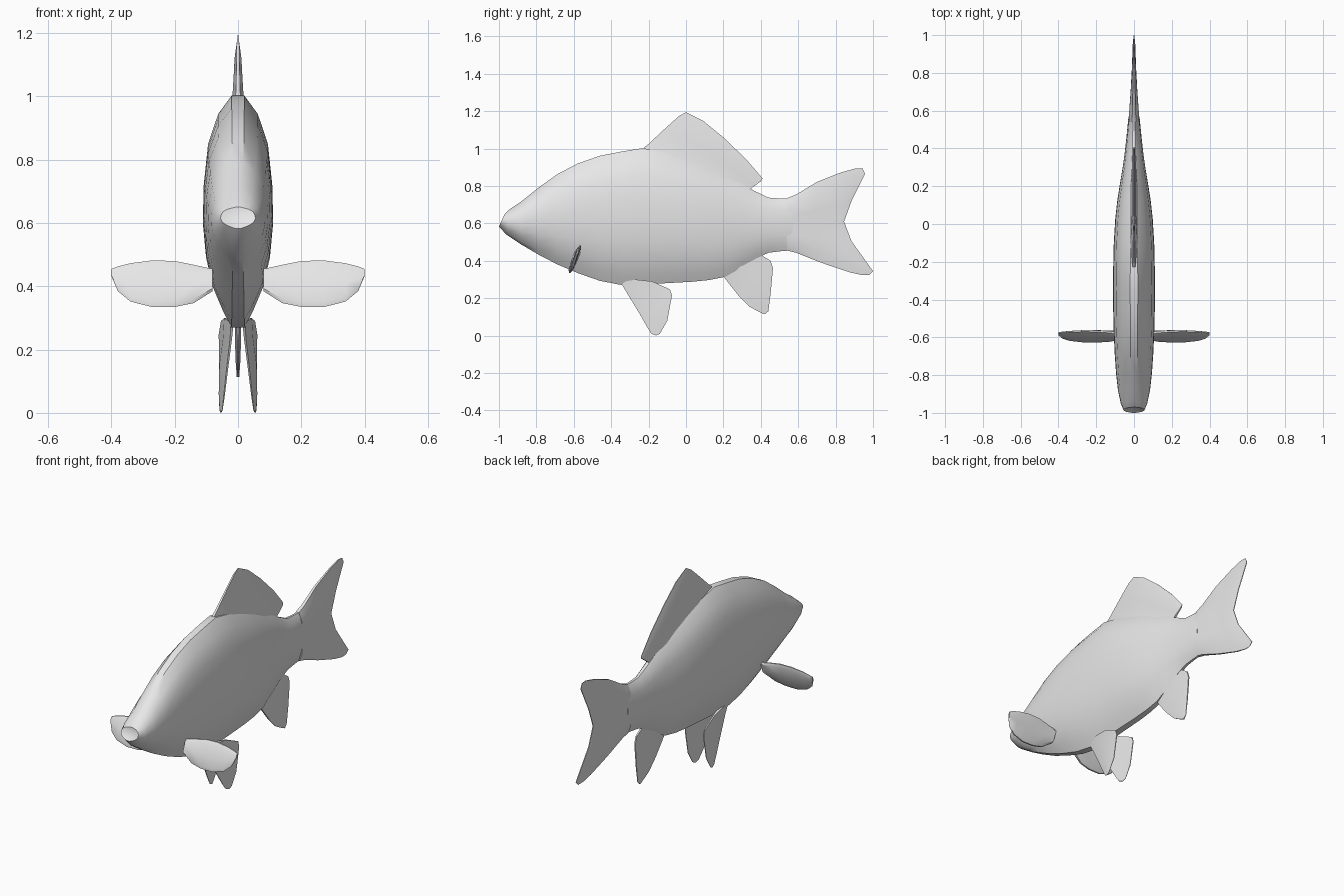
import bpy, bmesh

grey = bpy.data.materials.new("pale grey")
grey.diffuse_color = (0.8, 0.8, 0.8, 1)


def finish(name, bm, angle):
    bmesh.ops.recalc_face_normals(bm, faces=bm.faces)
    mesh = bpy.data.meshes.new(name)
    bm.to_mesh(mesh)
    bm.free()
    mesh.materials.append(grey)
    ob = bpy.data.objects.new(name, mesh)
    bpy.context.collection.objects.link(ob)
    bpy.ops.object.select_all(action='DESELECT')
    ob.select_set(True)
    bpy.context.view_layer.objects.active = ob
    bpy.ops.object.shade_smooth_by_angle(angle=angle)
    return ob


def fin(name, sections, thickness, place, edge=0.35):
    """Thin blade lofted through rows of 2D points; place maps (a, b, offset) to 3D."""
    bm = bmesh.new()
    n, m = len(sections), len(sections[0])
    sides = []
    for s in (1, -1):
        grid = []
        for row, th in zip(sections, thickness):
            grid.append([bm.verts.new(place(a, b, s * th * (edge if j in (0, m - 1) else 1)))
                         for j, (a, b) in enumerate(row)])
        for i in range(n - 1):
            for j in range(m - 1):
                bm.faces.new((grid[i][j], grid[i + 1][j], grid[i + 1][j + 1], grid[i][j + 1]))
        sides.append(grid)
    # close the rim between both sides
    rim = ([(0, j) for j in range(m)] + [(i, m - 1) for i in range(1, n)]
           + [(n - 1, j) for j in range(m - 2, -1, -1)] + [(i, 0) for i in range(n - 2, 0, -1)])
    for (a, b), (c, d) in zip(rim, rim[1:] + rim[:1]):
        bm.faces.new((sides[0][a][b], sides[0][c][d], sides[1][c][d], sides[1][a][b]))
    return finish(name, bm, 0.6)


# Body: half profile (height fraction, width fraction) swept along the length
profile = [(0, .18), (.07, .42), (.18, .72), (.31, .91), (.46, 1), (.62, .98),
           (.79, .86), (.92, .57), (1, .18)]
# y, bottom, top, half width, forward slant of the lower edge
stations = [
    (-.985, .583, .65, .055, .015), (-.95, .54, .678, .07, .01), (-.88, .487, .718, .085, 0),
    (-.79, .434, .79, .095, 0), (-.69, .382, .862, .102, 0), (-.58, .335, .92, .107, 0),
    (-.46, .293, .962, .11, 0), (-.34, .27, .985, .111, 0), (-.23, .272, 1.003, .11, 0),
    (-.1, .281, .975, .107, 0), (.03, .288, .93, .099, 0), (.12, .297, .893, .089, 0),
    (.21, .315, .852, .075, 0), (.3, .365, .81, .06, 0), (.37, .41, .772, .05, 0),
    (.44, .443, .738, .042, 0), (.51, .452, .733, .035, 0), (.57, .456, .735, .029, 0)]
loop = profile + [(t, -w) for t, w in reversed(profile)]
bm = bmesh.new()
rings = []
for y, lo, hi, w, slant in stations:
    rings.append([bm.verts.new((w * f, y + slant * (2 * t - 1), lo + (hi - lo) * t))
                  for t, f in loop])
k = len(loop)
for r, q in zip(rings, rings[1:]):
    for i in range(k):
        bm.faces.new((r[i], r[(i + 1) % k], q[(i + 1) % k], q[i]))
# slightly sunken mouth and rear cap
mouth = bm.verts.new((0, -.972, .61))
for i in range(k):
    bm.faces.new((rings[0][i], mouth, rings[0][(i + 1) % k]))
bm.faces.new(rings[-1])
finish("body", bm, 0.6)


def upright(a, b, off):
    return (off, a, b)


# Tail fin, from the stalk to the forked edge
tail = [
    [(.54, .735 - .28 * j / 6) for j in range(7)],
    [(.59, .755), (.59, .70), (.59, .65), (.59, .595), (.59, .54), (.59, .49), (.59, .443)],
    [(.70, .822), (.69, .74), (.68, .67), (.68, .6), (.685, .53), (.70, .46), (.72, .391)],
    [(.83, .873), (.80, .77), (.77, .69), (.765, .605), (.78, .525), (.83, .43), (.87, .34)],
    [(.91, .895), (.91, .845), (.85, .71), (.825, .608), (.85, .51), (.95, .37), (.94, .324)],
    [(.945, .893), (.957, .865), (.885, .72), (.845, .61), (.885, .505), (1, .345), (.98, .323)]]
fin("tail_fin", tail, [.028, .026, .018, .011, .007, .002], upright)

# Dorsal fin with a bevelled trailing edge
dorsal = [
    [(-.25, .985), (-.1, .955), (.05, .90), (.2, .83), (.33, .77)],
    [(-.2, 1.025), (-.08, .995), (.06, .935), (.21, .855), (.345, .785)],
    [(-.12, 1.1), (-.01, 1.06), (.11, .985), (.25, .89), (.37, .803)],
    [(-.04, 1.172), (.06, 1.12), (.19, 1.02), (.31, .91), (.4, .825)],
    [(0, 1.195), (.09, 1.15), (.2, 1.06), (.32, .945), (.41, .84)]]
fin("dorsal_fin", dorsal, [.024, .018, .014, .011, .002], upright)

# Anal fin
anal = [
    [(.19, .33), (.28, .37), (.39, .44)], [(.24, .265), (.34, .33), (.452, .4)],
    [(.28, .215), (.37, .26), (.465, .36)], [(.34, .155), (.4, .17), (.452, .22)],
    [(.385, .13), (.42, .114), (.44, .13)]]
fin("anal_fin", anal, [.016, .012, .010, .008, .004], upright)

# Paired fins
pelvic = [
    [(-.35, .285), (-.27, .3), (-.18, .29)], [(-.32, .235), (-.24, .24), (-.085, .247)],
    [(-.25, .12), (-.17, .15), (-.075, .215)], [(-.21, .05), (-.15, .06), (-.1, .08)],
    [(-.185, .01), (-.16, .001), (-.14, .01)]]
pectoral_span = [(.08, .455, .385), (.14, .468, .347), (.2, .48, .335), (.27, .482, .334),
                 (.34, .473, .352), (.38, .463, .385), (.4, .455, .432)]
pectoral = [[(x, hi + (lo - hi) * t) for t in (0, .12, .5, .88, 1)]
            for x, hi, lo in pectoral_span]
for side, s in (("left", 1), ("right", -1)):
    fin("pelvic_fin_" + side, pelvic, [.012, .009, .007, .005, .002],
        lambda a, b, o: (s * (.018 + .04 * min(max((a + .34) / .2, 0), 1) + o), a, b))
    fin("pectoral_fin_" + side, pectoral, [.016, .013, .012, .011, .009, .007, .004],
        lambda a, b, o: (s * a, -.62 + (b - .34) * .38 + o, b))
